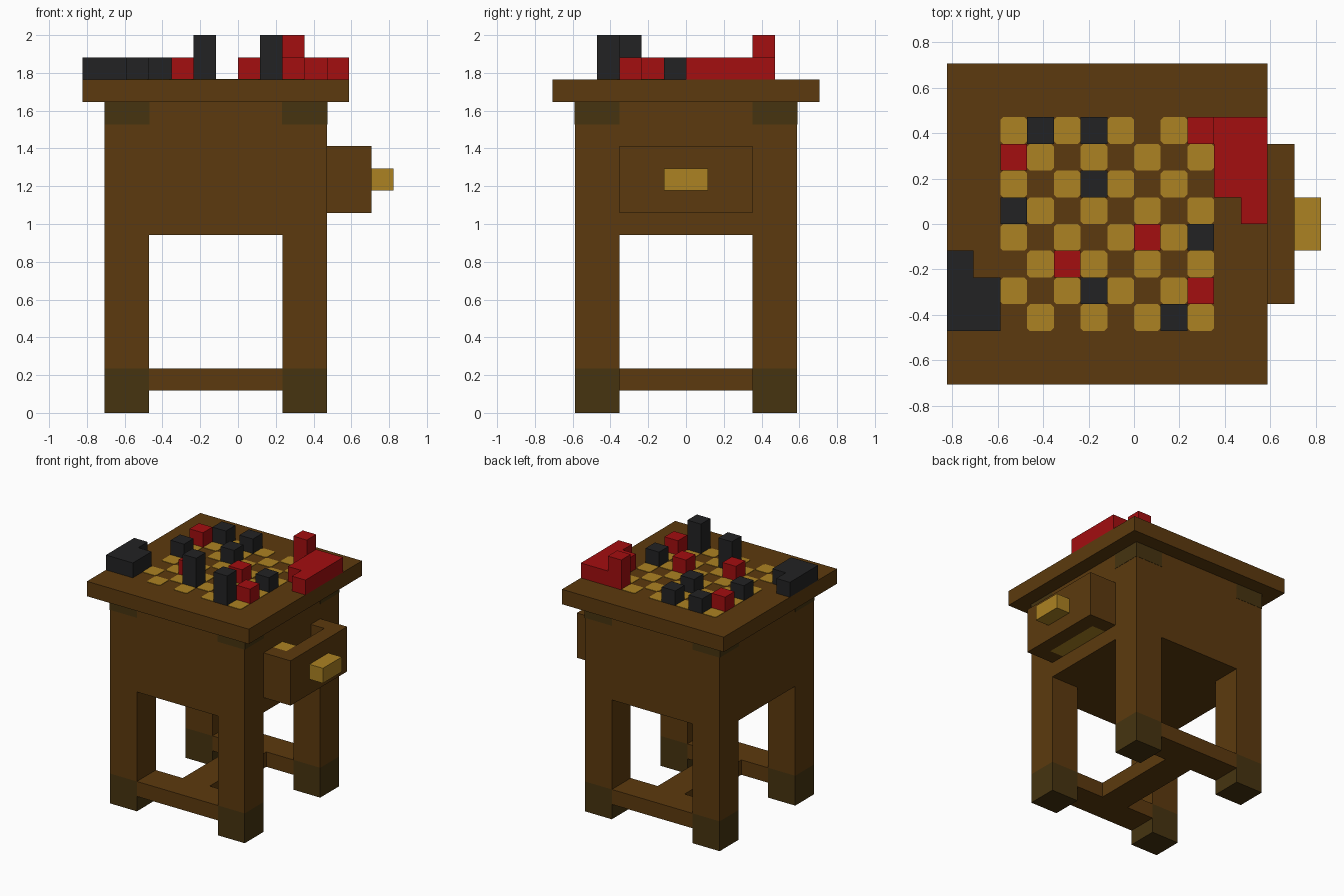
import bpy, bmesh

cube = bpy.data.objects.get("Cube")
if cube:
    bpy.data.objects.remove(cube, do_unlink=True)

U = 2 / 17  # one block of the grid everything is built on


def material(name, rgb):
    m = bpy.data.materials.new(name)
    m.use_nodes = True
    col = (*rgb, 1)
    m.diffuse_color = col
    bsdf = next(n for n in m.node_tree.nodes if n.type == 'BSDF_PRINCIPLED')
    bsdf.inputs["Base Color"].default_value = col
    bsdf.inputs["Roughness"].default_value = 0.9
    return m


WOOD = material("brown_wood", (0.107, 0.042, 0.0044))
OLIVE = material("dark_olive", (0.061, 0.034, 0.005))
GOLD = material("gold", (0.413, 0.223, 0.016))
RED = material("red", (0.366, 0.0044, 0.005))
BLACK = material("charcoal", (0.0165, 0.0165, 0.017))


def add_box(bm, lo, hi, grow=0.0, chamfer=0.0):
    """Box from corner lo to corner hi, in blocks."""
    lo = [a * U - grow for a in lo]
    hi = [a * U + grow for a in hi]
    verts = bmesh.ops.create_cube(bm, size=1)["verts"]
    for v in verts:
        v.co = [(a + b) / 2 + c * (b - a) for a, b, c in zip(lo, hi, v.co)]
    if chamfer:
        edges = {e for v in verts for e in v.link_edges
                 if abs(e.verts[0].co.z - e.verts[1].co.z) > 1e-5}
        bmesh.ops.bevel(bm, geom=list(edges), offset=chamfer, segments=1,
                        affect='EDGES')


def part(name, mat, *boxes, grow=0.0, chamfer=0.0):
    bm = bmesh.new()
    for lo, hi in boxes:
        add_box(bm, lo, hi, grow, chamfer)
    me = bpy.data.meshes.new(name)
    bm.to_mesh(me)
    bm.free()
    me.materials.append(mat)
    ob = bpy.data.objects.new(name, me)
    bpy.context.collection.objects.link(ob)
    return ob


# Table top and cabinet body
part("table_top", WOOD, ((-7, -6, 14), (5, 6, 15)))
part("cabinet", WOOD, ((-6, -5, 8), (4, 5, 14)))

# Legs with dark feet and dark corner blocks under the top
for y, depth in ((-5, "front"), (3, "back")):
    for x, side in ((-6, "right"), (2, "left")):
        tag = f"{depth}_{side}"
        part(f"{tag}_leg", WOOD, ((x, y, 2), (x + 2, y + 2, 8)))
        part(f"{tag}_foot", OLIVE, ((x, y, 0), (x + 2, y + 2, 2)))
        part(f"{tag}_corner_block", OLIVE, ((x, y, 13), (x + 2, y + 2, 14)),
             grow=0.002)

# Low H-shaped stretcher
part("front_stretcher", WOOD, ((-4, -5, 1), (2, -3, 2)))
part("back_stretcher", WOOD, ((-4, 3, 1), (2, 5, 2)))
part("cross_stretcher", WOOD, ((-2, -3, 1), (0, 3, 2)))

# Open drawer: front panel, two sides, golden floor and contents, handle
part("drawer_front", WOOD, ((5, -3, 9), (6, 3, 12)))
part("drawer_sides", WOOD, ((4, -3, 9), (5, -2, 12)), ((4, 2, 9), (5, 3, 12)))
part("drawer_floor", GOLD, ((4, -2, 9), (5, 2, 10)))
part("drawer_contents", GOLD, ((4, -2, 10), (5, -1, 12)))
part("drawer_handle", GOLD, ((6, -1, 10), (7, 1, 11)))

# Inlaid game board, light squares only
tiles = [((i - 5, 3 - j, 15), (i - 4, 4 - j, 15.03))
         for i in range(8) for j in range(8) if (i + j) % 2 == 0]
part("board_squares", GOLD, *tiles, chamfer=0.012)

# Playing pieces: x, y, height
PIECES = {
    "black": (BLACK, [(-4, 3, 1), (-2, 3, 1), (-2, 1, 1), (-5, 0, 1),
                      (2, -1, 1), (-2, -3, 2), (1, -4, 2)]),
    "red": (RED, [(2, 3, 2), (-5, 2, 1), (0, -1, 1), (-3, -2, 1), (2, -3, 1)]),
}
for colour, (mat, spots) in PIECES.items():
    for n, (x, y, h) in enumerate(spots, 1):
        part(f"{colour}_piece_{n}", mat, ((x, y, 15), (x + 1, y + 1, 15 + h)))

# Captured pieces heaped beside the board
part("captured_red", RED, ((3, 1, 15), (4, 4, 16)), ((4, 0, 15), (5, 4, 16)))
part("captured_black", BLACK, ((-7, -4, 15), (-6, -1, 16)),
     ((-6, -4, 15), (-5, -2, 16)))
